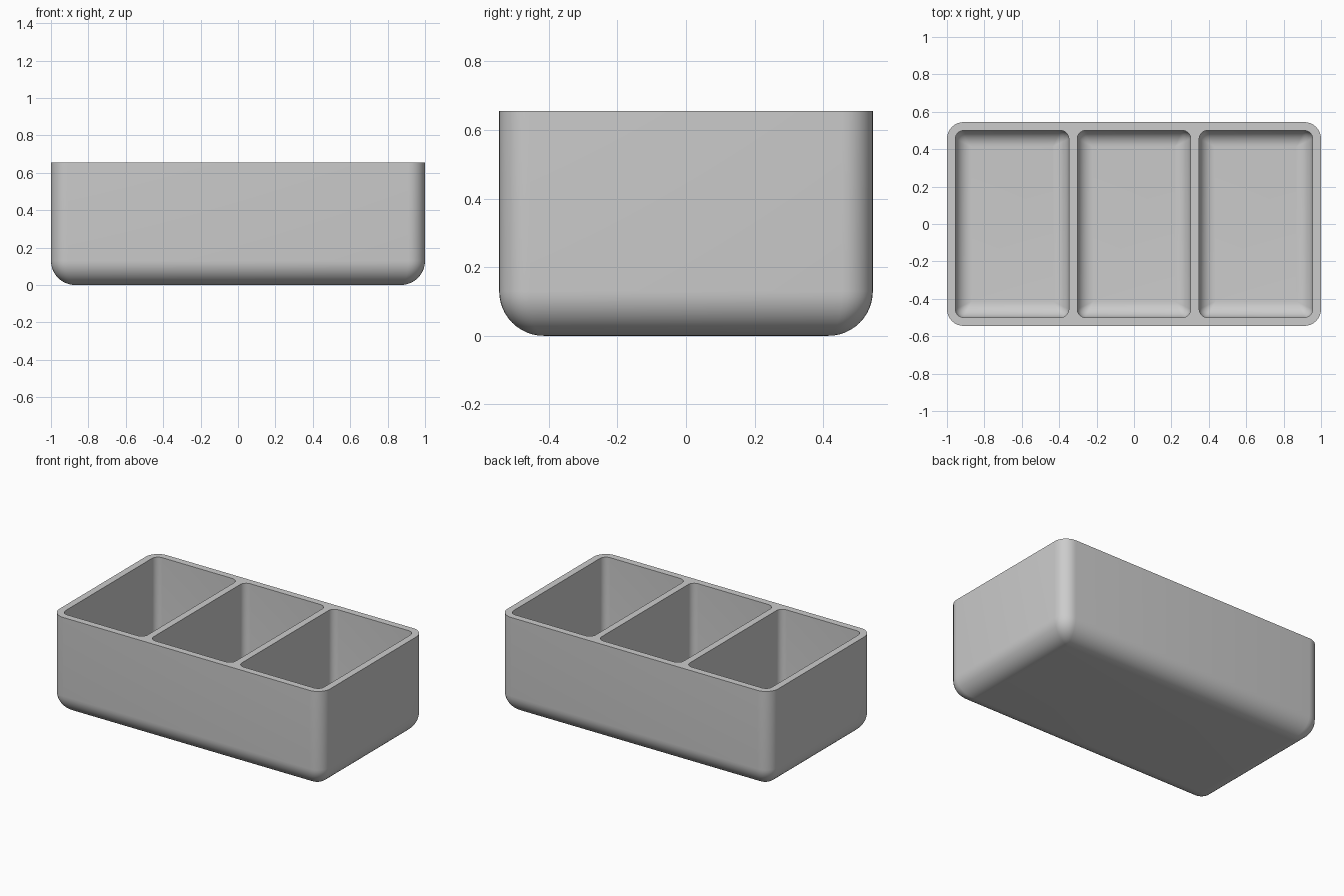
import bpy, bmesh, math

if "Cube" in bpy.data.objects:
    bpy.data.objects.remove(bpy.data.objects["Cube"])

HX, HY, HEIGHT = 1.0, 0.545, 0.655   # outer half sizes and height
WALL = 0.045
CORNER, FOOT = 0.09, 0.13            # vertical corner and bottom edge radii
CORNER_STEPS, FOOT_STEPS = 8, 12

bm = bmesh.new()


def ring(cx, hx, hy, r, z):
    """Rounded rectangle of vertices at height z."""
    verts = []
    for k, (sx, sy) in enumerate([(1, 1), (-1, 1), (-1, -1), (1, -1)]):
        for i in range(CORNER_STEPS + 1):
            a = math.pi / 2 * (k + i / CORNER_STEPS)
            verts.append(bm.verts.new((cx + sx * (hx - r) + r * math.cos(a),
                                       sy * (hy - r) + r * math.sin(a), z)))
    return verts


def tub(cx, hx, hy, floor, r, foot, inside=False):
    """Walls, rounded foot and floor; returns the edges of the open top."""
    rings = [ring(cx, hx, hy, r, HEIGHT)]
    for i in range(FOOT_STEPS + 1):
        t = math.pi / 2 * i / FOOT_STEPS
        d = foot * (1 - math.cos(t))
        rings.append(ring(cx, hx - d, hy - d, max(r * math.cos(t), 0.001),
                          floor + foot * (1 - math.sin(t))))
    n = len(rings[0])
    for up, low in zip(rings, rings[1:]):
        for i in range(n):
            j = (i + 1) % n
            quad = [up[i], low[i], low[j], up[j]]
            bm.faces.new(quad[::-1] if inside else quad)
    bm.faces.new(rings[-1] if inside else rings[-1][::-1])
    top = rings[0]
    return [bm.edges.get((top[i], top[(i + 1) % n])) for i in range(n)]


# Outer shell and three compartments
rim_edges = tub(0, HX, HY, 0, CORNER, FOOT)
pocket = (2 * HX - 4 * WALL) / 6
for k in (-1, 0, 1):
    rim_edges += tub(k * (2 * pocket + WALL), pocket, HY - WALL, WALL,
                     CORNER - WALL, FOOT - WALL, inside=True)

# Flat rim joining the shell to the compartments
bmesh.ops.triangle_fill(bm, use_beauty=True, edges=rim_edges, normal=(0, 0, 1))
bmesh.ops.recalc_face_normals(bm, faces=bm.faces)

mesh = bpy.data.meshes.new("divided_tray")
bm.to_mesh(mesh)
bm.free()
tray = bpy.data.objects.new("divided_tray", mesh)
bpy.context.collection.objects.link(tray)

grey = bpy.data.materials.new("plain grey")
grey.diffuse_color = (0.6, 0.6, 0.6, 1)
grey.use_nodes = True
grey.node_tree.nodes["Principled BSDF"].inputs["Base Color"].default_value = grey.diffuse_color
mesh.materials.append(grey)

bpy.context.view_layer.objects.active = tray
tray.select_set(True)
bpy.ops.object.shade_smooth_by_angle(angle=math.radians(35))
